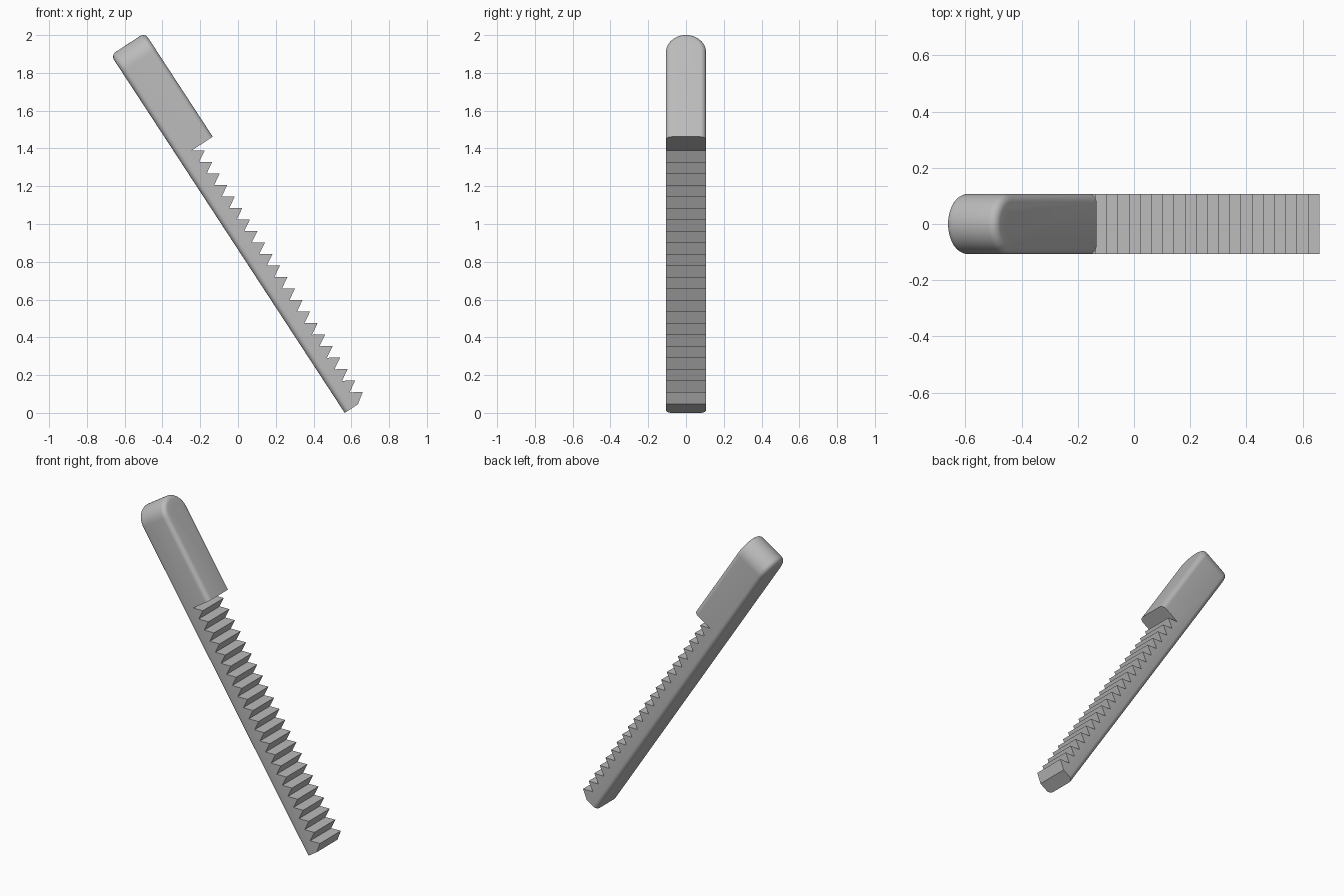
import bpy, bmesh, math
from mathutils import Matrix, Vector

if "Cube" in bpy.data.objects:
    bpy.data.objects.remove(bpy.data.objects["Cube"], do_unlink=True)

HALF_W, THICK, LENGTH = 0.107, 0.215, 2.263
FILLET, PITCH, TEETH = 0.03, 0.0728, 22
ROOT, PEAK, STEP = 0.081, 0.14, 1.606

# Local axes: x runs up the bar, y across it, z out through the toothed side
along = Vector((-0.547, 0, 0.837)).normalized()
out = Vector((along.z, 0, -along.x))
LEAN = Matrix((along, (0, -1, 0), out)).transposed().to_4x4()
LEAN.translation = (0.565, 0, 0)


def prism(name, points, sweep, fillet=0):
    """Extrude a closed outline along sweep, rounding both rims if asked."""
    bm = bmesh.new()
    face = bm.faces.new([bm.verts.new(p) for p in points])
    new = bmesh.ops.extrude_face_region(bm, geom=[face], use_keep_orig=True)["geom"]
    bmesh.ops.translate(bm, vec=sweep, verts=[g for g in new if isinstance(g, bmesh.types.BMVert)])
    bmesh.ops.recalc_face_normals(bm, faces=bm.faces)
    if fillet:
        rims = [e for e in bm.edges if abs((e.verts[0].co - e.verts[1].co).dot(sweep)) < 1e-6]
        bmesh.ops.bevel(bm, geom=rims, offset=fillet, segments=6, profile=0.5, affect='EDGES')
    bm.transform(LEAN)
    bmesh.ops.recalc_face_normals(bm, faces=bm.faces)
    mesh = bpy.data.meshes.new(name)
    bm.to_mesh(mesh)
    bm.free()
    obj = bpy.data.objects.new(name, mesh)
    bpy.context.collection.objects.link(obj)
    return obj


def arc(cx, radius, start, end, steps, z):
    angles = [start + (end - start) * i / steps for i in range(steps + 1)]
    return [(cx + radius * math.cos(a), radius * math.sin(a), z) for a in angles]


# Round-ended bar with filleted rims, overlong at the foot so it can be trimmed square
centre = LENGTH - HALF_W
outline = [(-0.2, -HALF_W, 0)] + arc(centre, HALF_W, -math.pi / 2, math.pi / 2, 32, 0) + [(-0.2, HALF_W, 0)]
bar = prism("toothed_bar", outline, Vector((0, 0, THICK)), FILLET)

# Side outline: square foot, saw teeth, step up to the thick handle
side = [(0, -0.1), (0, 0.084)]
for i in range(TEETH):
    tip = 0.04 + i * PITCH
    side += [(tip, PEAK), (STEP - (TEETH - 1 - i) * PITCH, ROOT)]
side += [(STEP, 0.4), (2.5, 0.4), (2.5, -0.1)]
trim = prism("tooth_trim", [(x, -0.3, z) for x, z in side], Vector((0, 0.6, 0)))

# Hanging hole through the handle
drill = prism("hole_cutter", arc(centre, 0.041, 0, math.tau * 31 / 32, 31, -0.2), Vector((0, 0, 0.7)))

bpy.context.view_layer.objects.active = bar
for cutter, mode in ((trim, 'INTERSECT'), (drill, 'DIFFERENCE')):
    mod = bar.modifiers.new(cutter.name, 'BOOLEAN')
    mod.object, mod.operation, mod.solver = cutter, mode, 'EXACT'
    bpy.ops.object.modifier_apply(modifier=mod.name)
    bpy.data.objects.remove(cutter, do_unlink=True)

# Plain grey finish
grey = bpy.data.materials.new("grey")
grey.use_nodes = True
colour = (0.5, 0.5, 0.5, 1)
grey.diffuse_color = colour
grey.node_tree.nodes["Principled BSDF"].inputs["Base Color"].default_value = colour
bar.data.materials.clear()
bar.data.materials.append(grey)

bpy.ops.object.select_all(action='DESELECT')
bar.select_set(True)
bpy.ops.object.shade_smooth_by_angle(angle=math.radians(25))
